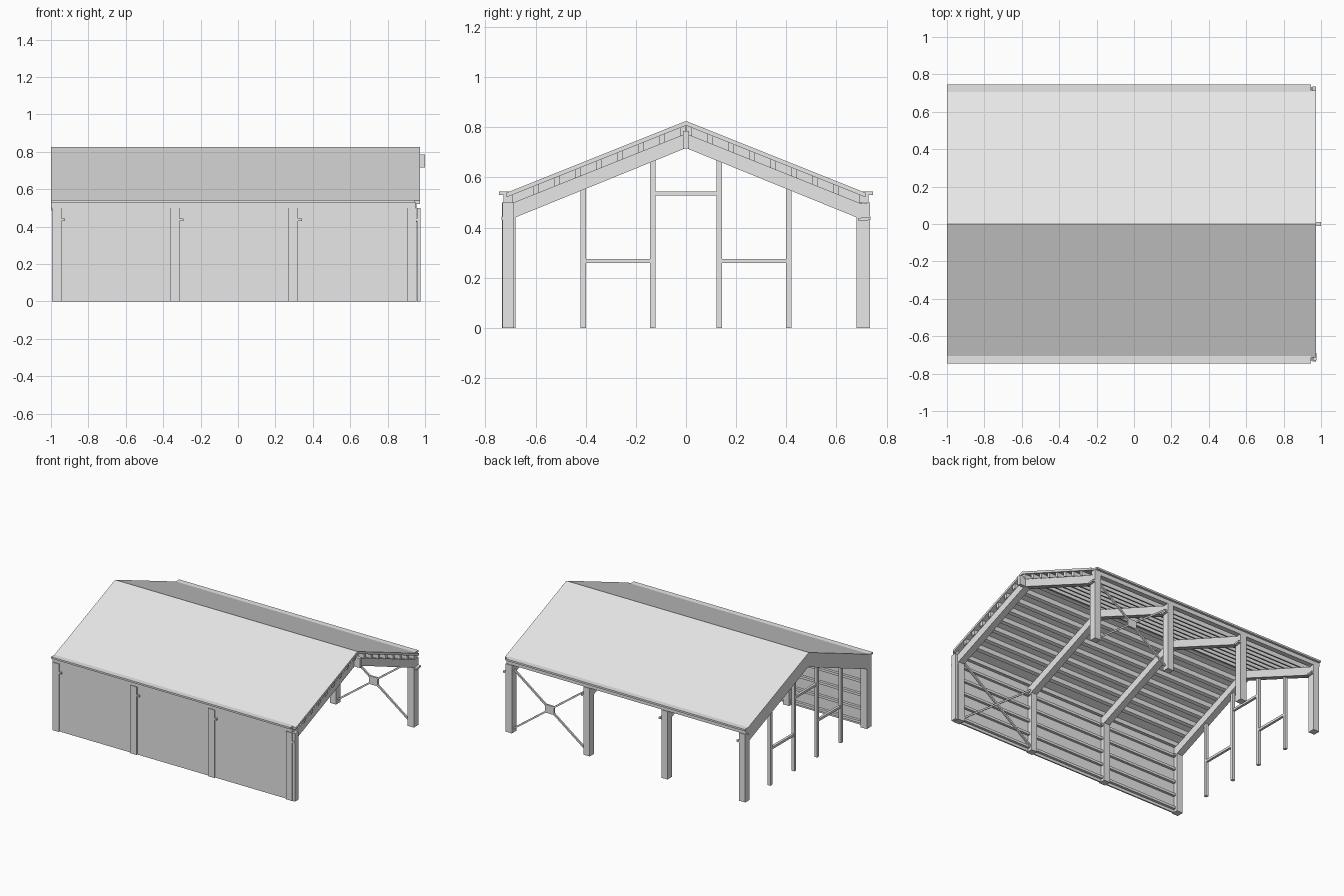
import bpy
import bmesh
import math
from mathutils import Vector

if "Cube" in bpy.data.objects:
    bpy.data.objects.remove(bpy.data.objects["Cube"])

steel = bpy.data.materials.new("light_grey")
steel.use_nodes = True
GREY = (0.8, 0.8, 0.8, 1)
steel.diffuse_color = GREY
steel.node_tree.nodes["Principled BSDF"].inputs["Base Color"].default_value = GREY


def finish(name, bm):
    bmesh.ops.recalc_face_normals(bm, faces=bm.faces)
    mesh = bpy.data.meshes.new(name)
    bm.to_mesh(mesh)
    bm.free()
    mesh.materials.append(steel)
    obj = bpy.data.objects.new(name, mesh)
    bpy.context.collection.objects.link(obj)
    return obj


def prism(name, x0, x1, profile):
    """Extrude a y-z profile along x."""
    bm = bmesh.new()
    face = bm.faces.new([bm.verts.new((x0, y, z)) for y, z in profile])
    moved = bmesh.ops.extrude_face_region(bm, geom=[face])["geom"]
    verts = [v for v in moved if isinstance(v, bmesh.types.BMVert)]
    bmesh.ops.translate(bm, verts=verts, vec=(x1 - x0, 0, 0))
    return finish(name, bm)


def box(name, x0, x1, y0, y1, z0, z1):
    return prism(name, x0, x1, [(y0, z0), (y1, z0), (y1, z1), (y0, z1)])


def rod(name, start, end, size):
    """Square bar between two points in an x-z plane."""
    a, b = Vector(start), Vector(end)
    obj = box(name, -(b - a).length / 2, (b - a).length / 2, -size / 2, size / 2, -size / 2, size / 2)
    obj.location = (a + b) / 2
    obj.rotation_euler.y = -math.atan2(b.z - a.z, b.x - a.x)
    return obj


SLOPE = 0.4
RIDGE = 0.825
WIDTH = 0.05
frames = [-0.995 + 0.633 * i for i in range(4)]


def roof_z(y, drop=0.0):
    return RIDGE - SLOPE * abs(y) - drop


# Portal frames: columns, rafters, knee lugs and apex plates
for x in frames:
    x1 = x + WIDTH
    for s in (-1, 1):
        box("column", x, x1, s * 0.733, s * 0.681, 0, 0.45)
        prism("rafter", x, x1, [(0, 0.717), (s * 0.681, 0.44), (s * 0.733, 0.43), (s * 0.733, 0.5),
                                (s * 0.7, roof_z(0.7, 0.05)), (0, roof_z(0, 0.05))])
        prism("knee_lug", x1, x1 + 0.02, [(s * 0.735, 0.43), (s * 0.689, 0.425),
                                          (s * 0.689, 0.438), (s * 0.735, 0.443)])
    box("apex_plate", x, x1 + 0.047, -0.012, 0.012, 0.715, 0.785)

# End trim of the clad wall
box("wall_end_post", 0.957, 0.975, -0.731, -0.689, 0, 0.5)

# Roof sheets, purlins, eaves
for s in (-1, 1):
    prism("roof_sheet", -1, 0.973, [(0, RIDGE), (s * 0.715, roof_z(0.715)),
                                    (s * 0.715, roof_z(0.715, 0.018)), (0, roof_z(0, 0.018))])
    for i in range(8):
        y = 0.012 + 0.084 * i
        lo, hi = y - 0.011, y + 0.011
        prism("purlin", -0.995, 0.965, [(s * lo, roof_z(lo, 0.052)), (s * hi, roof_z(hi, 0.052)),
                                        (s * hi, roof_z(hi, 0.016)), (s * lo, roof_z(lo, 0.016))])
    box("gutter", -1, 0.947, s * 0.69, s * 0.745, 0.53, 0.543)
    box("eave_beam", -1, 0.95, s * 0.69, s * 0.728, 0.5, 0.532)
    # Verge closing strip at the posted gable
    prism("gable_fascia", -1, -0.99, [(0, roof_z(0, 0.015)), (s * 0.7, roof_z(0.7, 0.015)),
                                      (s * 0.7, roof_z(0.7, 0.06)), (0, roof_z(0, 0.06))])

# Clad front wall with girts inside
for left, right in zip(frames, frames[1:]):
    box("wall_panel", left + WIDTH, right, -0.724, -0.714, 0, 0.505)
    for i in range(5):
        z = 0.02 + 0.1 * i
        box("wall_girt", left + WIDTH, right, -0.715, -0.695, z, z + 0.018)

# Cross bracing in the end bay of both long sides
x0, x1 = frames[2] + WIDTH, frames[3]
for s in (-1, 1):
    y = s * 0.69 if s < 0 else 0.705
    rod("brace", (x0, y, 0.03), (x1, y, 0.46), 0.012)
    rod("brace", (x0, y, 0.46), (x1, y, 0.03), 0.012)
xm = (x0 + x1) / 2
box("brace_plate", xm - 0.035, xm + 0.035, 0.698, 0.712, 0.215, 0.275)

# Gable posts and rails
for s in (-1, 1):
    for y in (0.133, 0.41):
        box("gable_post", -0.982, -0.96, s * y - 0.011, s * y + 0.011, 0, 0.722 - 0.407 * y)
    box("gable_low_rail", -0.98, -0.962, s * 0.144, s * 0.4, 0.258, 0.275)
box("gable_high_rail", -0.98, -0.962, -0.122, 0.122, 0.528, 0.544)
